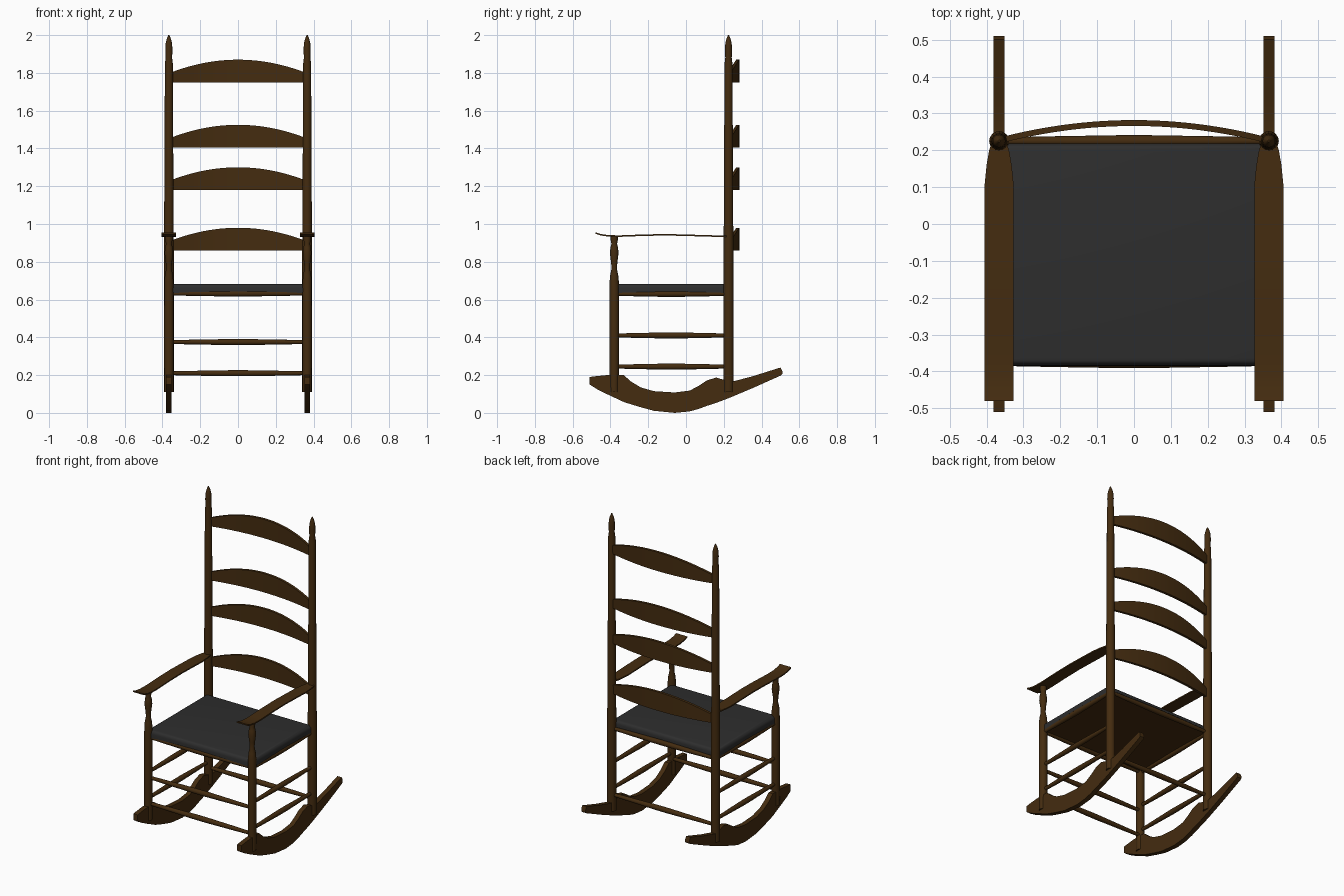
import bpy, bmesh, math
from mathutils import Vector

if "Cube" in bpy.data.objects:
    bpy.data.objects.remove(bpy.data.objects["Cube"])


def make_mat(name, rgb):
    m = bpy.data.materials.new(name)
    m.diffuse_color = (*rgb, 1)
    m.use_nodes = True
    m.node_tree.nodes["Principled BSDF"].inputs["Base Color"].default_value = m.diffuse_color
    return m


WOOD = make_mat("dark_wood", (0.058, 0.025, 0.005))
FABRIC = make_mat("charcoal_fabric", (0.027, 0.027, 0.027))


def finish(name, bm, mats=(WOOD,), angle=35):
    bmesh.ops.recalc_face_normals(bm, faces=bm.faces)
    me = bpy.data.meshes.new(name)
    bm.to_mesh(me)
    bm.free()
    for m in mats:
        me.materials.append(m)
    ob = bpy.data.objects.new(name, me)
    bpy.context.collection.objects.link(ob)
    bpy.ops.object.select_all(action='DESELECT')
    ob.select_set(True)
    bpy.context.view_layer.objects.active = ob
    bpy.ops.object.shade_smooth_by_angle(angle=math.radians(angle))
    return ob


def loft(name, sections):
    """Skin a list of closed cross-sections and cap both ends."""
    bm = bmesh.new()
    rings = [[bm.verts.new(p) for p in s] for s in sections]
    n = len(rings[0])
    for a, b in zip(rings, rings[1:]):
        for i in range(n):
            j = (i + 1) % n
            bm.faces.new((a[i], a[j], b[j], b[i]))
    bm.faces.new(rings[0])
    bm.faces.new(rings[-1])
    return finish(name, bm)


def turned(name, a, b, profile, sides=16):
    """Lathe a (radius, fraction) profile along the line a-b."""
    a, b = Vector(a), Vector(b)
    q = (b - a).to_track_quat('Z', 'Y')
    ring = [2 * math.pi * i / sides for i in range(sides)]
    return loft(name, [[a.lerp(b, t) + q @ Vector((r * math.cos(u), r * math.sin(u), 0))
                        for u in ring] for r, t in profile])


def post(name, x, y, prof):
    z0, z1 = prof[0][1], prof[-1][1]
    turned(name, (x, y, z0), (x, y, z1), [(r, (z - z0) / (z1 - z0)) for r, z in prof])


PX, FY, BY = 0.366, -0.38, 0.225
RUNG = [(0.010, 0), (0.013, 0.2), (0.016, 0.45), (0.016, 0.55), (0.013, 0.8), (0.010, 1)]

BACK = [(0.027, 0.11), (0.027, 0.65), (0.024, 1.2), (0.021, 1.85), (0.017, 1.88),
        (0.019, 1.92), (0.017, 1.955), (0.011, 1.98), (0.003, 2.0)]
FRONT = [(0.024, 0.11), (0.025, 0.4), (0.024, 0.70), (0.021, 0.73), (0.014, 0.765),
         (0.017, 0.80), (0.023, 0.845), (0.020, 0.875), (0.015, 0.895), (0.020, 0.92),
         (0.018, 0.937)]
# rocker: y, bottom, top
ROCKER = [(-.51, .15, .19), (-.47, .125, .195), (-.42, .10, .20), (-.33, .058, .20),
          (-.29, .045, .165), (-.24, .03, .135), (-.17, .011, .115), (-.06, 0, .108),
          (.02, .008, .118), (.07, .022, .145), (.11, .037, .172), (.16, .053, .187),
          (.20, .068, .175), (.25, .088, .167), (.35, .13, .193), (.50, .197, .24),
          (.51, .205, .222)]
# armrest: y, half width, height
ARM = [(-.48, .039, .952), (-.45, .039, .943), (-.41, .039, .937), (-.35, .039, .936),
       (-.22, .039, .941), (-.10, .039, .943), (.02, .039, .940), (.11, .039, .937),
       (.16, .034, .936), (.20, .027, .935), (.225, .018, .935)]

for side, s in (("left", -1), ("right", 1)):
    x = s * PX
    # turned posts
    post("back_post_" + side, x, BY, BACK)
    post("front_post_" + side, x, FY, FRONT)
    # curved rocker runner
    loft("rocker_" + side, [[(x - .015, y, b), (x + .015, y, b), (x + .015, y, t), (x - .015, y, t)]
                            for y, b, t in ROCKER])
    # armrest
    loft("armrest_" + side, [[(x - w, y, z - .004), (x + w, y, z - .004),
                              (x + w, y, z + .004), (x - w, y, z + .004)] for y, w, z in ARM])
    # side stretchers and seat rail
    for i, z in enumerate((0.245, 0.41, 0.63)):
        turned(f"side_rung_{side}_{i}", (x, FY, z), (x, BY, z), RUNG, 12)

# front and back stretchers and seat rails
for name, y, heights in (("front", FY + .005, (0.21, 0.375, 0.632)), ("back", BY, (0.21, 0.632))):
    for i, z in enumerate(heights):
        turned(f"{name}_rung_{i}", (-PX, y, z), (PX, y, z), RUNG, 12)

# bowed ladder-back slats, arched on top
for i, z0 in enumerate((0.86, 1.18, 1.405, 1.75)):
    secs = []
    for k in range(25):
        u = k / 12 - 1
        bow = 1 - u * u
        x, y, top = 0.355 * u, 0.228 + 0.045 * bow, z0 + 0.052 + 0.068 * bow
        secs.append([(x, y - .007, z0), (x, y + .009, z0), (x, y + .009, top), (x, y - .007, top)])
    loft(f"back_slat_{i}", secs)

# seat cushion with rounded front and back, wooden underside
bm = bmesh.new()
bmesh.ops.create_cube(bm, size=1)
for v in bm.verts:
    v.co = (v.co.x * 0.75, -0.083 + v.co.y * 0.604, 0.657 + v.co.z * 0.05)
top_edges = [e for e in bm.edges if all(v.co.z > 0.66 for v in e.verts)]
bmesh.ops.bevel(bm, geom=top_edges, offset=0.022, segments=4, profile=0.5, affect='EDGES')
bm.normal_update()
for f in bm.faces:
    f.material_index = 1 if f.normal.z < -0.5 else 0
finish("seat", bm, (FABRIC, WOOD))
